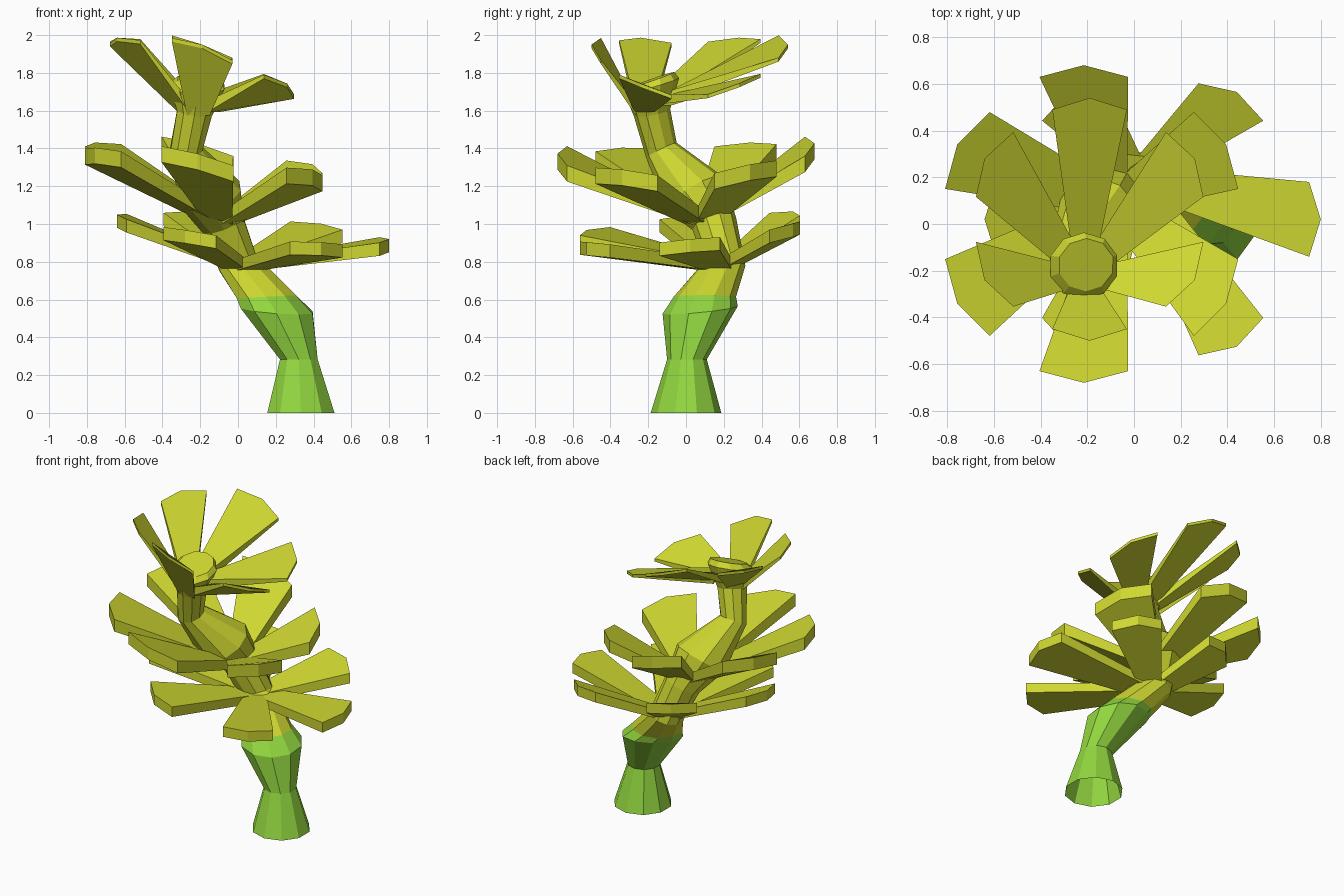
import bpy, bmesh, math
from mathutils import Vector

if "Cube" in bpy.data.objects:
    bpy.data.objects.remove(bpy.data.objects["Cube"])


def material(name, rgb):
    m = bpy.data.materials.new(name)
    m.diffuse_color = (*rgb, 1)
    m.use_nodes = True
    m.node_tree.nodes["Principled BSDF"].inputs["Base Color"].default_value = m.diffuse_color
    return m


GREEN = material("stem green", (0.29, 0.68, 0.05))
YELLOW = material("leaf yellow", (0.62, 0.68, 0.03))


def finish(bm, name, mats):
    bmesh.ops.recalc_face_normals(bm, faces=bm.faces)
    me = bpy.data.meshes.new(name)
    bm.to_mesh(me)
    bm.free()
    for m in mats:
        me.materials.append(m)
    ob = bpy.data.objects.new(name, me)
    bpy.context.collection.objects.link(ob)
    return ob


def tube(name, rings, sides, green_rings):
    """Loft of tilted rings: x, y, z, radius, lean x, lean y."""
    bm = bmesh.new()
    loops = []
    for x, y, z, r, lx, ly in rings:
        q = Vector((0, 0, 1)).rotation_difference(Vector((lx, ly, 1)))
        loop = []
        for i in range(sides):
            a = math.tau * (i + 0.5) / sides
            loop.append(bm.verts.new(Vector((x, y, z)) +
                        q @ Vector((r * math.cos(a), r * math.sin(a), 0))))
        loops.append(loop)
    for k in range(len(loops) - 1):
        for i in range(sides):
            j = (i + 1) % sides
            f = bm.faces.new((loops[k][i], loops[k][j], loops[k + 1][j], loops[k + 1][i]))
            f.material_index = 0 if k < green_rings else 1
    bm.faces.new(loops[-1]).material_index = 1
    return finish(bm, name, [GREEN, YELLOW])


# Bent stem, green at the foot, open underneath
tube("stem", [
    (0.333, 0.00, 0.00, 0.187, 0, 0),
    (0.322, 0.005, 0.283, 0.105, 0, 0),
    (0.205, 0.075, 0.545, 0.20, 0.07, -0.1),
    (0.15, 0.10, 0.615, 0.165, -0.05, 0.0),
    (0.00, 0.205, 0.79, 0.11, -0.4, 0.1),
    (-0.08, 0.15, 1.00, 0.12, -0.4, -0.3),
    (-0.15, 0.05, 1.16, 0.175, -0.3, -0.6),
    (-0.275, -0.13, 1.39, 0.09, -0.1, -0.5),
    (-0.23, -0.18, 1.59, 0.098, 0.15, -0.2),
    (-0.215, -0.18, 1.73, 0.15, 0.05, -0.3),
    (-0.205, -0.175, 1.765, 0.12, 0.05, -0.35),
], 10, 3)


def leaf(name, base, tip, side, slope, width, base_width, thick, base_thick):
    """Wedge widening from its base to a blunt three-point tip."""
    base, tip, side = Vector(base), Vector(tip), Vector((*side, 0))
    out = tip - base
    flat_side = side.copy()
    side.z = slope[0] * side.x + slope[1] * side.y
    outward = Vector((flat_side.y, -flat_side.x, 0))
    shoulder = tip - outward * 0.05 - Vector((0, 0, 0.03 * out.z / out.length))
    top = [base - flat_side * base_width / 2, shoulder - side * width / 2, tip,
           shoulder + side * width / 2, base + flat_side * base_width / 2]
    drops = [base_thick, thick, thick, thick, base_thick]
    bm = bmesh.new()
    t = [bm.verts.new((p.x, p.y, min(p.z, 2.0))) for p in top]
    b = [bm.verts.new((p.x, p.y, min(p.z, 2.0) - d)) for p, d in zip(top, drops)]
    bm.faces.new(t)
    bm.faces.new(b[::-1])
    for i in range(5):
        j = (i + 1) % 5
        bm.faces.new((t[i], b[i], b[j], t[j]))
    return finish(bm, name, [YELLOW])


# Three whorls: name, base, base offset, tip centre, radii x/y, front/back x shift,
# height slopes (x, x squared, y), front/back twist, width, thickness tip/base, start
tiers = [
    ("lower_leaf", (0.01, 0.19, 0.80), 0.0, (0.08, 0.02, 0.985), (0.72, 0.63), 0.0,
     (-0.09, 0.0, 0.09), -0.02, 0.32, 0.07, 0.055, 0),
    ("middle_leaf", (-0.09, 0.09, 1.04), 0.0, (-0.17, 0.0, 1.40), (0.665, 0.68), -0.045,
     (-0.10, -0.12, 0.04), -0.17, 0.38, 0.085, 0.06, 30),
    ("upper_leaf", (-0.21, -0.175, 1.67), 0.09, (-0.19, 0.02, 1.95), (0.52, 0.52), 0.0,
     (-0.27, -0.42, 0.0), -0.10, 0.32, 0.02, 0.06, 30),
]
for name, base, off, c, (rx, ry), shift, (sx, sxx, sy), twist, width, thick, bthick, start in tiers:
    for k in range(6):
        a = math.radians(start + 60 * k)
        ca, sa = math.cos(a), math.sin(a)
        dx, dy = rx * ca, ry * sa
        tip = (c[0] + dx + shift * sa * sa, c[1] + dy,
               c[2] + sx * dx + sxx * dx * dx + sy * dy)
        foot = (base[0] + off * ca, base[1] + off * sa, base[2] + 0.4 * off * sa)
        leaf(f"{name}_{k + 1}", foot, tip, (-sa, ca),
             (sx + 2 * sxx * dx + twist * sa * sa, sy), width, 0.12, thick, bthick)
